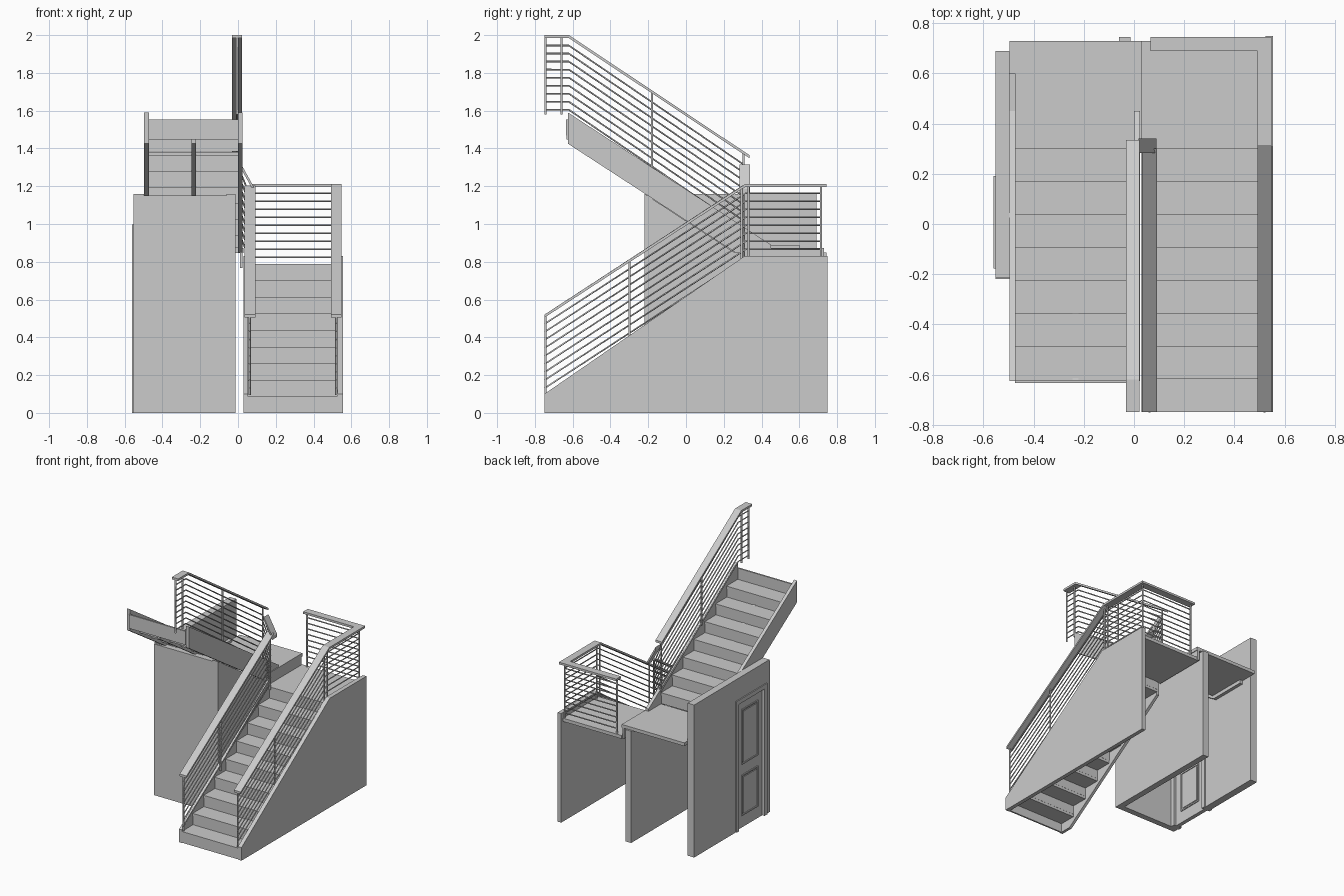
import bpy, bmesh
from mathutils import Vector

if "Cube" in bpy.data.objects:
    bpy.data.objects.remove(bpy.data.objects["Cube"])


def prism(name, pts, axis, a, b):
    """Extrude a 2D profile along an axis: 'x' -> (y,z), 'y' -> (x,z), 'z' -> (x,y)."""
    def place(p, t):
        return {'x': (t, p[0], p[1]), 'y': (p[0], t, p[1]), 'z': (p[0], p[1], t)}[axis]
    bm = bmesh.new()
    face = bm.faces.new([bm.verts.new(place(p, a)) for p in pts])
    ext = bmesh.ops.extrude_face_region(bm, geom=[face])
    shift = Vector(place((0, 0), b - a))
    bmesh.ops.translate(bm, vec=shift, verts=[g for g in ext['geom'] if isinstance(g, bmesh.types.BMVert)])
    bmesh.ops.recalc_face_normals(bm, faces=bm.faces)
    me = bpy.data.meshes.new(name)
    bm.to_mesh(me)
    bm.free()
    ob = bpy.data.objects.new(name, me)
    bpy.context.collection.objects.link(ob)
    return ob


def box(name, x, y, z):
    return prism(name, [(x[0], y[0]), (x[1], y[0]), (x[1], y[1]), (x[0], y[1])], 'z', *z)


def board(name, p, q, axis, a, b, t=0.016):
    """Handrail board of vertical thickness t below the line p-q."""
    return prism(name, [p, q, (q[0], q[1] - t), (p[0], p[1] - t)], axis, a, b)


def rods(name, paths, r):
    """Thin round bars along polylines, as one mesh."""
    cu = bpy.data.curves.new(name, 'CURVE')
    cu.dimensions = '3D'
    cu.bevel_depth = r
    cu.bevel_resolution = 1
    cu.use_fill_caps = True
    for path in paths:
        s = cu.splines.new('POLY')
        s.points.add(len(path) - 1)
        for pt, co in zip(s.points, path):
            pt.co = (*co, 1)
    ob = bpy.data.objects.new(name, cu)
    bpy.context.collection.objects.link(ob)
    bpy.ops.object.select_all(action='DESELECT')
    ob.select_set(True)
    bpy.context.view_layer.objects.active = ob
    bpy.ops.object.convert(target='MESH')


def infill(name, path):
    """Nine parallel bars below a handrail path."""
    rods(name, [[(x, y, z - 0.05 - 0.0425 * k) for x, y, z in path] for k in range(9)], 0.0045)


RUN, R1, R2 = 0.1312, 0.0875, 0.085
Y0, YL = -0.75, 0.30
Z1, Z2 = 0.7875, 0.8725

# lower flight: risers and treads
for i in range(9):
    y, z = Y0 + i * RUN, (i + 1) * R1
    box(f"lower_riser_{i}", (0.05, 0.535), (y + 0.004, y + 0.016), (z - R1, z - 0.02))
    if i < 8:
        box(f"lower_tread_{i}", (0.05, 0.535), (y, y + RUN + 0.015), (z - 0.02, z))

# upper flight climbing back to the front
for i in range(8):
    y, z = YL - i * RUN, Z2 + (i + 1) * R2
    box(f"upper_riser_{i}", (-0.475, 0.002), (y - 0.016, y - 0.004), (z - R2, z - (0.02 if i < 7 else 0)))
    if i < 7:
        box(f"upper_tread_{i}", (-0.475, 0.002), (y - RUN - 0.015, y), (z - 0.02, z))

# two landings, one step apart
box("lower_landing", (0.03, 0.535), (YL, 0.73), (Z1 - 0.025, Z1))
box("upper_landing", (-0.497, 0.03), (YL, 0.73), (Z2 - 0.025, Z2))
box("landing_riser", (0.01, 0.025), (YL, 0.73), (Z1 - 0.02, Z2 - 0.02))

# outer wall under the lower flight, and the inner stringer
prism("outer_wall", [(Y0, 0), (Y0, 0.10), (0.31, 0.83), (0.75, 0.83), (0.75, 0)], 'x', 0.525, 0.555)
prism("lower_inner_stringer", [(Y0, 0), (Y0, 0.10), (0.31, 0.83), (0.31, 0.66), (-0.648, 0)], 'x', 0.03, 0.052)

# upper stringers: two sides and a centre carriage
prism("upper_right_stringer", [(-0.625, 1.425), (-0.625, 1.59), (0.45, 0.89), (0.45, 0.85), (0.26, 0.85)], 'x', 0.0, 0.024)
prism("upper_left_stringer", [(-0.625, 1.425), (-0.625, 1.59), (0.45, 0.89), (0.60, 0.89),
                              (0.60, 0.82), (0.31, 0.82)], 'x', -0.497, -0.472)
prism("upper_centre_stringer", [(-0.62, 1.425), (-0.62, 1.47), (0.30, 0.87), (0.30, 0.85), (0.26, 0.85)], 'x', -0.245, -0.222)

# walls of the cupboard under the upper flight
prism("middle_wall", [(-0.22, 0), (-0.22, 1.16), (0.255, 0.85), (0.745, 0.85), (0.745, 0)], 'x', -0.06, -0.013)
box("front_wall", (-0.552, -0.013), (-0.22, -0.175), (0, 1.15))
D0, D1, DH = -0.145, 0.16, 0.965
prism("left_wall", [(-0.215, 0), (D0, 0), (D0, DH), (D1, DH), (D1, 0), (0.69, 0), (0.69, 1.16), (-0.215, 1.16)],
      'x', -0.552, -0.497)

# door with casing and raised panels on both faces
box("door", (-0.54, -0.51), (D0, D1), (0, DH))
for side, xa, xb, pa, pb in (("outer", -0.56, -0.545, -0.546, -0.538), ("inner", -0.505, -0.49, -0.512, -0.504)):
    w = 0.032
    prism(f"{side}_door_casing", [(D0 - w, 0), (D0, 0), (D0, DH), (D1, DH), (D1, 0), (D1 + w, 0),
                                  (D1 + w, DH + w), (D0 - w, DH + w)], 'x', xa, xb)
    for n, (z0, z1) in enumerate(((0.09, 0.40), (0.48, 0.90))):
        y0, y1 = D0 + 0.055, D1 - 0.055
        for d, e in ((0.0, "frame"), (0.02, "field")):
            if e == "field":
                box(f"{side}_panel_{e}_{n}", (pa + 0.002, pb - 0.002), (y0 + d, y1 - d), (z0 + d, z1 - d))
            else:
                m = 0.01
                for k, (ya, yb, za, zb) in enumerate(((y0, y0 + m, z0, z1), (y1 - m, y1, z0, z1),
                                                      (y0 + m, y1 - m, z0, z0 + m), (y0 + m, y1 - m, z1 - m, z1))):
                    box(f"{side}_panel_{e}_{n}_{k}", (pa, pb), (ya, yb), (za, zb))

# handrail boards
A, B = (Y0, 0.52), (0.315, 1.213)
board("outer_handrail", A, B, 'x', 0.492, 0.548)
board("outer_level_handrail", B, (0.745, 1.213), 'x', 0.492, 0.548)
box("back_handrail", (0.065, 0.548), (0.69, 0.745), (1.197, 1.213))
board("inner_handrail", A, (0.30, 1.205), 'x', 0.034, 0.092)
board("link_handrail", (0.09, 1.185), (0.018, 1.315), 'y', 0.283, 0.34, 0.025)
board("upper_handrail", (0.335, 1.365), (-0.62, 2.0), 'x', -0.032, 0.022)
board("upper_level_handrail", (-0.62, 2.0), (-0.75, 2.0), 'x', -0.032, 0.022)

# bar infill following the handrails
infill("outer_bars", [(0.52, Y0, 0.52), (0.52, 0.315, 1.213), (0.52, 0.715, 1.213), (0.08, 0.715, 1.213)])
infill("inner_bars", [(0.062, Y0, 0.52), (0.062, 0.305, 1.205), (-0.005, 0.305, 1.365),
                      (-0.005, -0.62, 1.995), (-0.005, -0.745, 1.995)])


# upright posts
def low(y):
    return 0.51 + (y - Y0) * 0.65


def up(y):
    return 1.99 - max(0, y + 0.62) * 0.665


posts = []
for x in (0.062, 0.52):
    for y in (-0.744, -0.30, 0.295):
        posts.append([(x, y, low(y) - 0.42), (x, y, low(y))])
for y in (-0.744, -0.66, -0.18, 0.305):
    posts.append([(-0.005, y, up(y) - 0.41), (-0.005, y, up(y))])
for x, y in ((0.52, 0.715), (0.08, 0.715), (0.52, 0.33)):
    posts.append([(x, y, Z1), (x, y, 1.205)])
rods("railing_posts", posts, 0.0065)
